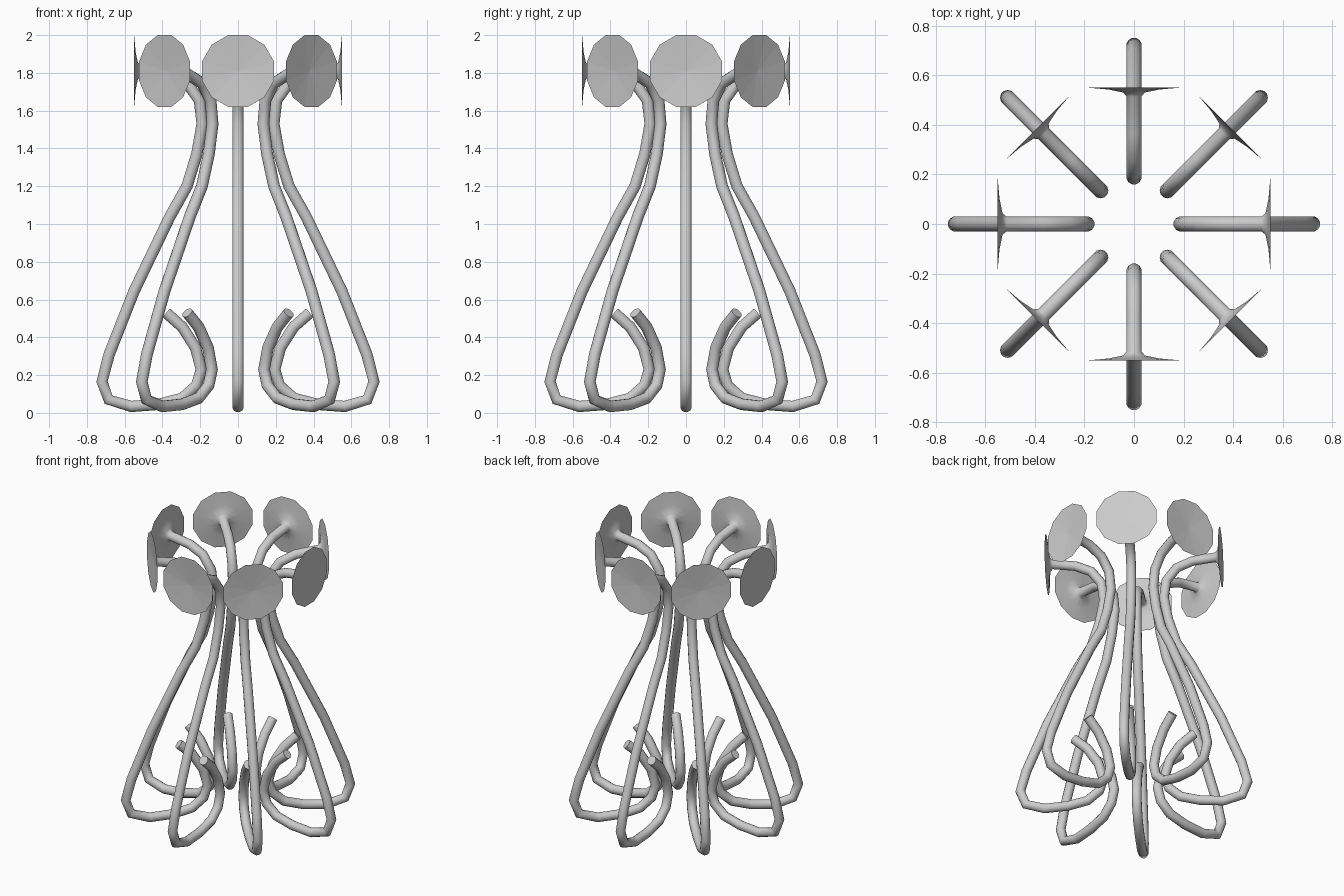
import bpy, bmesh, math
from mathutils import Vector

if "Cube" in bpy.data.objects:
    bpy.data.objects.remove(bpy.data.objects["Cube"])

SIDES = 12
R = 0.031
# centreline of one arm (distance from axis, height), curl tip to flared head
PATH = [(.38, .53), (.295, .455), (.225, .345), (.195, .23), (.22, .145), (.295, .078),
        (.42, .045), (.565, .034), (.685, .07), (.72, .165), (.682, .31), (.55, .645),
        (.36, 1.04), (.27, 1.2), (.218, 1.37), (.19, 1.53), (.205, 1.655), (.27, 1.745),
        (.37, 1.79), (.515, 1.81)]
# flared head: (distance from axis, radius)
FLARE = [(.53, .045), (.542, .105), (.55, .197)]


def make_arm(name, angle):
    bm = bmesh.new()
    pts = [Vector((x, 0, z)) for x, z in PATH]
    stations = []
    for i, p in enumerate(pts):
        a = (p - pts[i - 1]).normalized() if i else (pts[1] - p).normalized()
        b = (pts[i + 1] - p).normalized() if i < len(pts) - 1 else Vector((1, 0, 0))
        stations.append((p, (a + b).normalized(), R))
    stations += [(Vector((x, 0, 1.81)), Vector((1, 0, 0)), r) for x, r in FLARE]

    # sweep the round section along the path
    rings = []
    side = Vector((0, 1, 0))
    for p, t, r in stations:
        up = t.cross(side)
        ring = []
        for k in range(SIDES):
            a = math.tau * (k + .5) / SIDES
            ring.append(bm.verts.new(p + side * r * math.cos(a) + up * r * math.sin(a)))
        rings.append(ring)
    for r0, r1 in zip(rings, rings[1:]):
        for k in range(SIDES):
            n = (k + 1) % SIDES
            bm.faces.new((r0[k], r0[n], r1[n], r1[k]))
    bm.faces.new(rings[0][::-1])

    # shallow dished face of the head
    centre = bm.verts.new((.535, 0, 1.81))
    dish = [bm.faces.new((rings[-1][k], rings[-1][(k + 1) % SIDES], centre))
            for k in range(SIDES)]
    bmesh.ops.recalc_face_normals(bm, faces=bm.faces)
    for f in bm.faces:
        f.smooth = f not in dish and len(f.verts) == 4
    me = bpy.data.meshes.new(name)
    bm.to_mesh(me)
    bm.free()
    ob = bpy.data.objects.new(name, me)
    ob.rotation_euler.z = angle
    bpy.context.collection.objects.link(ob)


# eight arms around the axis
for i in range(8):
    make_arm(f"curled_arm_{i + 1}", i * math.tau / 8)
